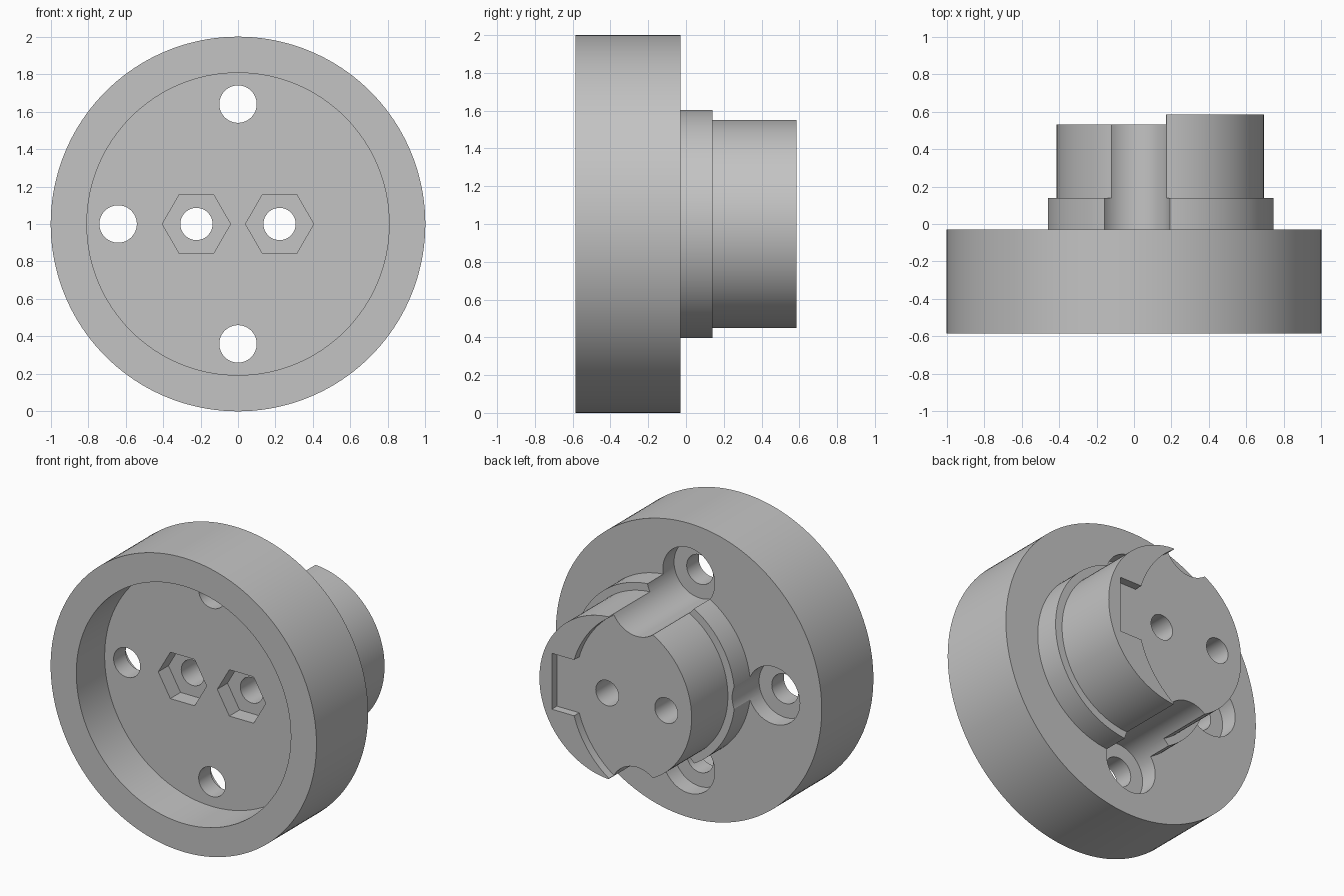
import bpy
from math import pi, radians

cube = bpy.data.objects.get("Cube")
if cube:
    bpy.data.objects.remove(cube, do_unlink=True)

grey = bpy.data.materials.new("plain grey")
grey.use_nodes = True
COLOUR = (0.55, 0.55, 0.55, 1)
grey.diffuse_color = COLOUR
grey.node_tree.nodes["Principled BSDF"].inputs["Base Color"].default_value = COLOUR


def rod(name, x, z, radius, y0, y1, sides=128, spin=0.0):
    """Cylinder or prism running along y from y0 to y1."""
    bpy.ops.mesh.primitive_cylinder_add(
        vertices=sides, radius=radius, depth=y1 - y0,
        location=(x, (y0 + y1) / 2, z), rotation=(pi / 2, spin, 0))
    ob = bpy.context.object
    ob.name = name
    ob.data.materials.append(grey)
    return ob


def block(name, x0, x1, y0, y1, z0, z1):
    bpy.ops.mesh.primitive_cube_add(
        size=1, location=((x0 + x1) / 2, (y0 + y1) / 2, (z0 + z1) / 2))
    ob = bpy.context.object
    ob.name = name
    ob.scale = (x1 - x0, y1 - y0, z1 - z0)
    ob.data.materials.append(grey)
    return ob


def combine(target, tool, operation):
    """Apply a boolean and discard the tool."""
    mod = target.modifiers.new(operation.lower(), 'BOOLEAN')
    mod.operation = operation
    mod.solver = 'EXACT'
    mod.object = tool
    bpy.context.view_layer.update()
    bpy.context.view_layer.objects.active = target
    bpy.ops.object.modifier_apply(modifier=mod.name)
    bpy.data.objects.remove(tool, do_unlink=True)


# Key levels along the axis
FRONT, FLOOR, BORE, BACK = -0.585, -0.28, -0.15, -0.03
COLLAR_END, SEAT, TIP = 0.14, 0.53, 0.585
BOSS_X = 0.14

# Wide flange with offset collar and boss
hub = rod("flanged_hub", 0, 1, 1.0, FRONT, BACK, 160)
combine(hub, rod("collar", BOSS_X, 1, 0.605, BACK - 0.08, COLLAR_END), 'UNION')
combine(hub, rod("boss", BOSS_X, 1, 0.553, BACK - 0.05, TIP), 'UNION')

# Round recess in the front
combine(hub, rod("recess", 0, 1, 0.807, FRONT - 0.1, FLOOR), 'DIFFERENCE')

# Lowered seat on the boss, leaving a notched crescent lip
combine(hub, rod("seat", -0.2, 1, 0.66, SEAT, TIP + 0.1), 'DIFFERENCE')
combine(hub, block("lip_notch", 0.2, 0.6, SEAT, TIP + 0.1, 0.81, 1.19), 'DIFFERENCE')

# Mounting holes, with counterbores that also groove the collar and boss
for x, z in ((0, 1.64), (0, 0.36), (-0.64, 1)):
    combine(hub, rod("counterbore", x, z, 0.195, BORE, TIP + 0.2, 64), 'DIFFERENCE')
    combine(hub, rod("mounting_hole", x, z, 0.1, FLOOR - 0.1, BORE + 0.1, 48), 'DIFFERENCE')

# Bolt holes with hexagonal nut pockets
for x in (-0.222, 0.222):
    combine(hub, rod("nut_pocket", x, 1, 0.182, FLOOR - 0.1, FLOOR + 0.11, 6, pi / 6), 'DIFFERENCE')
    combine(hub, rod("bolt_hole", x, 1, 0.086, FLOOR - 0.1, TIP + 0.2, 48), 'DIFFERENCE')

# Smooth walls, crisp edges
bpy.ops.object.select_all(action='DESELECT')
hub.select_set(True)
bpy.context.view_layer.objects.active = hub
bpy.ops.object.shade_smooth_by_angle(angle=radians(25))
